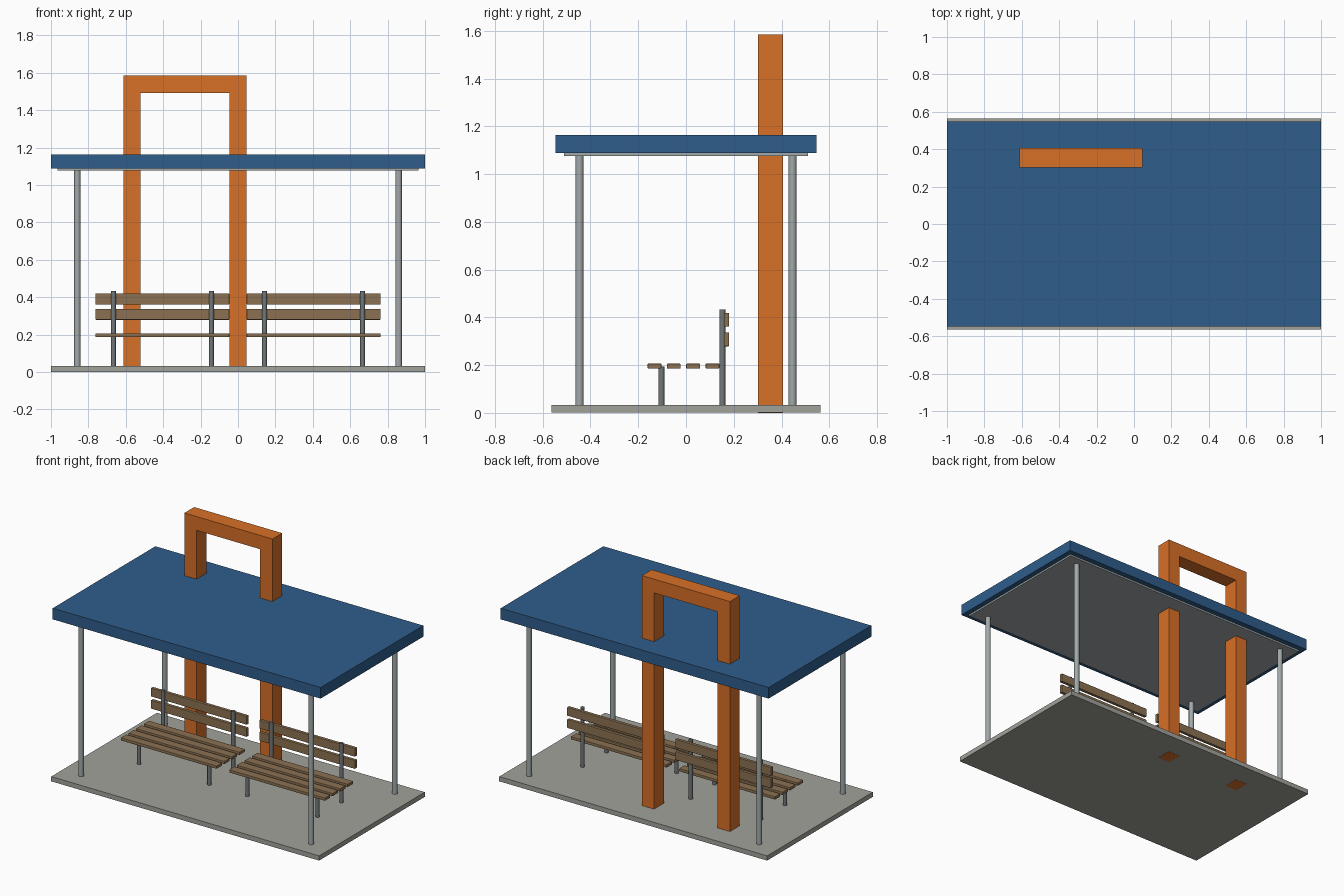
import bpy
import math

if "Cube" in bpy.data.objects:
    bpy.data.objects.remove(bpy.data.objects["Cube"])


def material(name, rgb):
    m = bpy.data.materials.new(name)
    m.diffuse_color = (*rgb, 1)
    m.use_nodes = True
    m.node_tree.nodes["Principled BSDF"].inputs["Base Color"].default_value = m.diffuse_color
    return m


BLUE = material("blue_paint", (0.028, 0.11, 0.26))
ORANGE = material("orange_paint", (0.69, 0.16, 0.02))
WOOD = material("wood", (0.26, 0.165, 0.085))
STEEL = material("steel", (0.36, 0.40, 0.41))
DARK_STEEL = material("dark_steel", (0.17, 0.19, 0.20))
CONCRETE = material("concrete", (0.36, 0.36, 0.33))


def box(name, x, y, z, mat, bevel=0):
    """Box from (min, max) ranges on each axis."""
    bpy.ops.mesh.primitive_cube_add(size=1, location=[sum(r) / 2 for r in (x, y, z)])
    ob = bpy.context.object
    ob.name = name
    ob.scale = [r[1] - r[0] for r in (x, y, z)]
    bpy.ops.object.transform_apply(location=False, rotation=False, scale=True)
    ob.data.materials.append(mat)
    if bevel:
        mod = ob.modifiers.new("soft_edges", 'BEVEL')
        mod.width = bevel
        mod.segments = 2
    return ob


def tube(name, x, y, z0, z1, r, mat):
    bpy.ops.mesh.primitive_cylinder_add(vertices=24, radius=r, depth=z1 - z0,
                                        location=(x, y, (z0 + z1) / 2))
    ob = bpy.context.object
    ob.name = name
    ob.data.materials.append(mat)
    bpy.ops.object.shade_smooth_by_angle(angle=math.radians(40))
    return ob


# Floor slab, roof and ceiling panel
FLOOR = 0.033
box("floor_slab", (-1, 1), (-0.563, 0.563), (0.001, FLOOR), CONCRETE)
box("roof", (-1, 1), (-0.547, 0.547), (1.088, 1.163), BLUE)
box("ceiling_panel", (-0.965, 0.965), (-0.51, 0.51), (1.076, 1.09), STEEL)

# Corner posts
for sx in (-1, 1):
    for sy in (-1, 1):
        tube("roof_post", sx * 0.859, sy * 0.446, FLOOR - 0.005, 1.08, 0.017, STEEL)

# Arch: upside-down U profile extruded along y, passing through roof and slab
profile = [(-0.612, 0), (-0.521, 0), (-0.521, 1.492), (-0.046, 1.492),
           (-0.046, 0), (0.045, 0), (0.045, 1.585), (-0.612, 1.585)]
n = len(profile)
verts = [(x, y, z) for y in (0.302, 0.406) for x, z in profile]
quads = [(0, 1, 2, 7), (2, 3, 6, 7), (3, 4, 5, 6)]
faces = quads + [tuple(i + n for i in reversed(q)) for q in quads]
faces += [((i + 1) % n, i, i + n, (i + 1) % n + n) for i in range(n)]
mesh = bpy.data.meshes.new("arch")
mesh.from_pydata(verts, [], faces)
mesh.materials.append(ORANGE)
bpy.context.collection.objects.link(bpy.data.objects.new("arch", mesh))

# Two slatted benches
for cx in (-0.404, 0.404):
    span = (cx - 0.358, cx + 0.358)
    for i in range(4):
        y = -0.132 + i * 0.081
        box("seat_slat", span, (y - 0.029, y + 0.029), (0.186, 0.206), WOOD, 0.003)
    for z in (0.308, 0.39):
        box("back_slat", span, (0.159, 0.181), (z - 0.029, z + 0.029), WOOD, 0.003)
    for dx in (-0.262, 0.262):
        tube("bench_front_leg", cx + dx, -0.103, FLOOR - 0.005, 0.195, 0.0127, DARK_STEEL)
        tube("bench_back_post", cx + dx, 0.152, FLOOR - 0.005, 0.434, 0.0127, DARK_STEEL)
